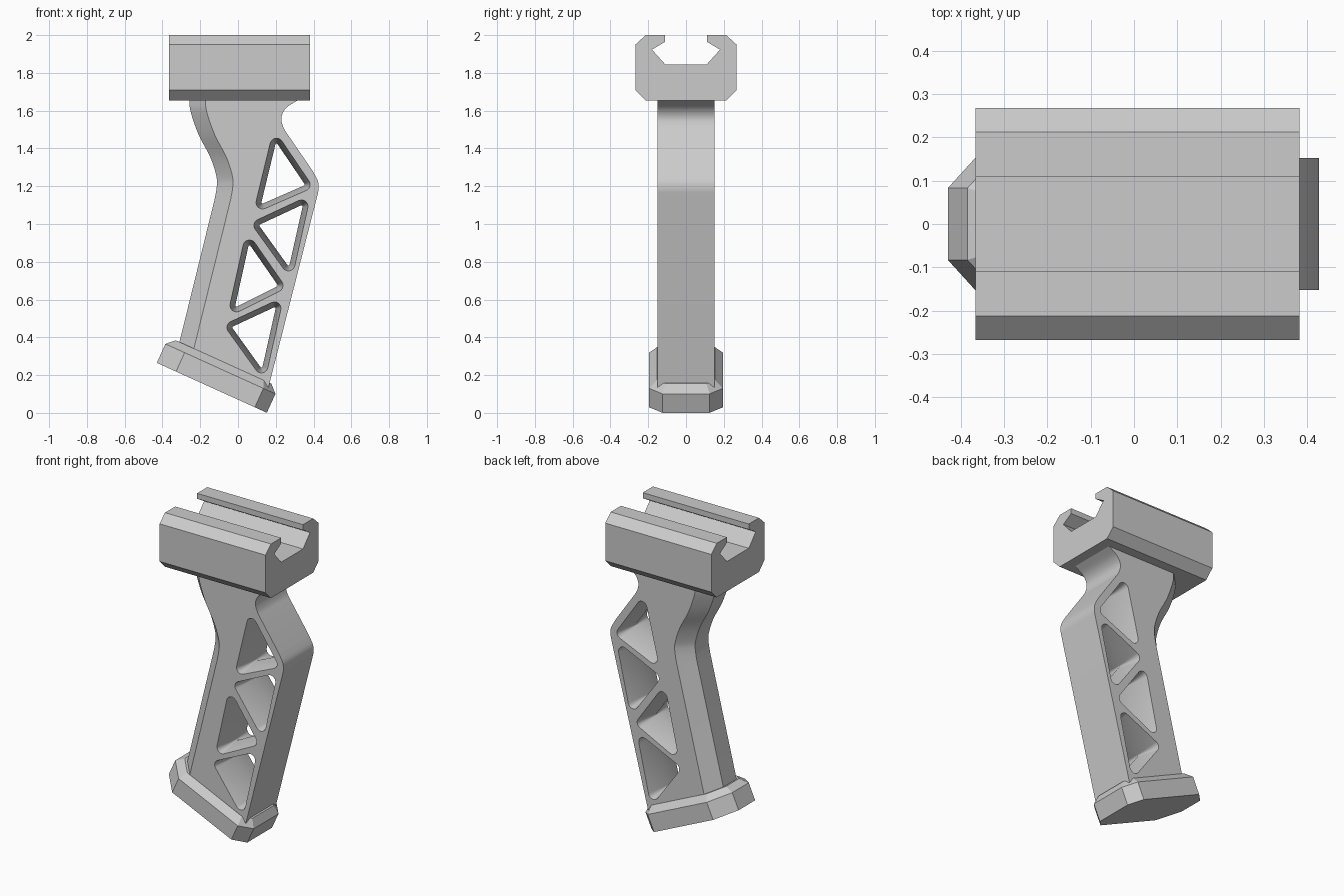
import bpy, bmesh, math
from mathutils import Vector

cube = bpy.data.objects.get("Cube")
if cube:
    bpy.data.objects.remove(cube)

grey = bpy.data.materials.new("matte_grey")
grey.use_nodes = True
COLOUR = (0.6, 0.6, 0.6, 1)
grey.diffuse_color = COLOUR
grey.node_tree.nodes["Principled BSDF"].inputs["Base Color"].default_value = COLOUR


def loft(name, rings):
    """Closed solid through a list of rings with equal point counts."""
    bm = bmesh.new()
    layers = [[bm.verts.new(p) for p in ring] for ring in rings]
    n = len(layers[0])
    for a, b in zip(layers, layers[1:]):
        for i in range(n):
            j = (i + 1) % n
            bm.faces.new((a[i], a[j], b[j], b[i]))
    bm.faces.new(layers[0][::-1])
    bm.faces.new(layers[-1])
    bmesh.ops.recalc_face_normals(bm, faces=bm.faces)
    mesh = bpy.data.meshes.new(name)
    bm.to_mesh(mesh)
    bm.free()
    obj = bpy.data.objects.new(name, mesh)
    bpy.context.collection.objects.link(obj)
    mesh.materials.append(grey)
    return obj


def curve(points, steps=5):
    """Smooth path through the points."""
    p = [Vector(q) for q in points]
    p = [2 * p[0] - p[1]] + p + [2 * p[-1] - p[-2]]
    out = []
    for a, b, c, d in zip(p, p[1:], p[2:], p[3:]):
        for k in range(steps):
            t = k / steps
            out.append(0.5 * (2 * b + (c - a) * t + (2 * a - 5 * b + 4 * c - d) * t * t
                              + (3 * b - a - 3 * c + d) * t ** 3))
    return out + [p[-2]]


def rounded(corners, radius, steps=6):
    """Outline at a distance around a triangle, with round corners."""
    pts = [Vector(c) for c in corners]
    if (pts[1] - pts[0]).cross(pts[2] - pts[0]) < 0:
        pts.reverse()
    out = []
    for i, p in enumerate(pts):
        before, after = p - pts[i - 1], pts[(i + 1) % 3] - p
        start = math.atan2(-before.x, before.y)
        turn = before.angle(after)
        for k in range(steps + 1):
            a = start + turn * k / steps
            out.append(p + radius * Vector((math.cos(a), math.sin(a))))
    return out


# Rail clamp: mirrored profile run along x
half = [(0.11, 1.845), (0.18, 1.923), (0.11, 1.965), (0.11, 2.0), (0.213, 2.0),
        (0.268, 1.95), (0.268, 1.71), (0.213, 1.655)]
profile = half + [(-y, z) for y, z in reversed(half)]
loft("rail_clamp", [[(x, y, z) for y, z in profile] for x in (-0.366, 0.382)])

# Grip body: side outline with the rear edges chamfered
rear = curve([(-0.257, 1.66), (-0.251, 1.595), (-0.209, 1.474), (-0.146, 1.352),
              (-0.114, 1.251), (-0.113, 1.193), (-0.124, 1.13)]) + [Vector((-0.32, 0.335))]
front = curve([(0.325, 1.66), (0.257, 1.616), (0.23, 1.564), (0.241, 1.51), (0.267, 1.468)])
front += curve([(0.394, 1.283), (0.422, 1.23), (0.427, 1.187), (0.42, 1.15)])
front += [Vector((0.155, 0.11))]
rings = []
for y, inset in ((-0.152, 0.085), (-0.067, 0), (0.067, 0), (0.152, 0.085)):
    rings.append([(p.x + inset, y, p.y) for p in rear]
                 + [(p.x, y, p.y) for p in reversed(front)])
grip = loft("grip_body", rings)

# Truss windows: triangles narrowing toward the middle of the grip
windows = [
    [(0.204, 1.42), (0.347, 1.209), (0.13, 1.114)],
    [(0.119, 0.992), (0.336, 1.093), (0.267, 0.786)],
    [(0.061, 0.881), (0.204, 0.675), (-0.008, 0.569)],
    [(-0.024, 0.452), (0.193, 0.553), (0.124, 0.246)],
]
for corners in windows:
    cutter = loft("window_cutter", [[(p.x, y, p.y) for p in rounded(corners, r)]
                                    for y, r in ((-0.16, 0.036), (0, 0.006), (0.16, 0.036))])
    cutter.hide_render = True
    mod = grip.modifiers.new("window", "BOOLEAN")
    mod.operation = "DIFFERENCE"
    mod.solver = "EXACT"
    mod.object = cutter
    bpy.context.view_layer.objects.active = grip
    bpy.ops.object.modifier_apply(modifier=mod.name)
    bpy.data.objects.remove(cutter)
bpy.ops.object.select_all(action="DESELECT")
grip.select_set(True)
bpy.ops.object.shade_smooth_by_angle(angle=math.radians(30))

# Base plate: tilted slab with clipped corners and a bevelled top edge
TILT = math.radians(24.4)


def plate_ring(height, inset):
    c = inset * 0.414
    side = [(inset, 0.083 - c), (0.112 + c, 0.195 - inset),
            (0.57 - c, 0.195 - inset), (0.64 - inset, 0.125 - c)]
    ring = side + [(u, -v) for u, v in reversed(side)]
    return [(-0.43 + u * math.cos(TILT) + height * math.sin(TILT), v,
             0.265 - u * math.sin(TILT) + height * math.cos(TILT)) for u, v in ring]


loft("base_plate", [plate_ring(0, 0), plate_ring(0.11, 0), plate_ring(0.15, 0.042)])
